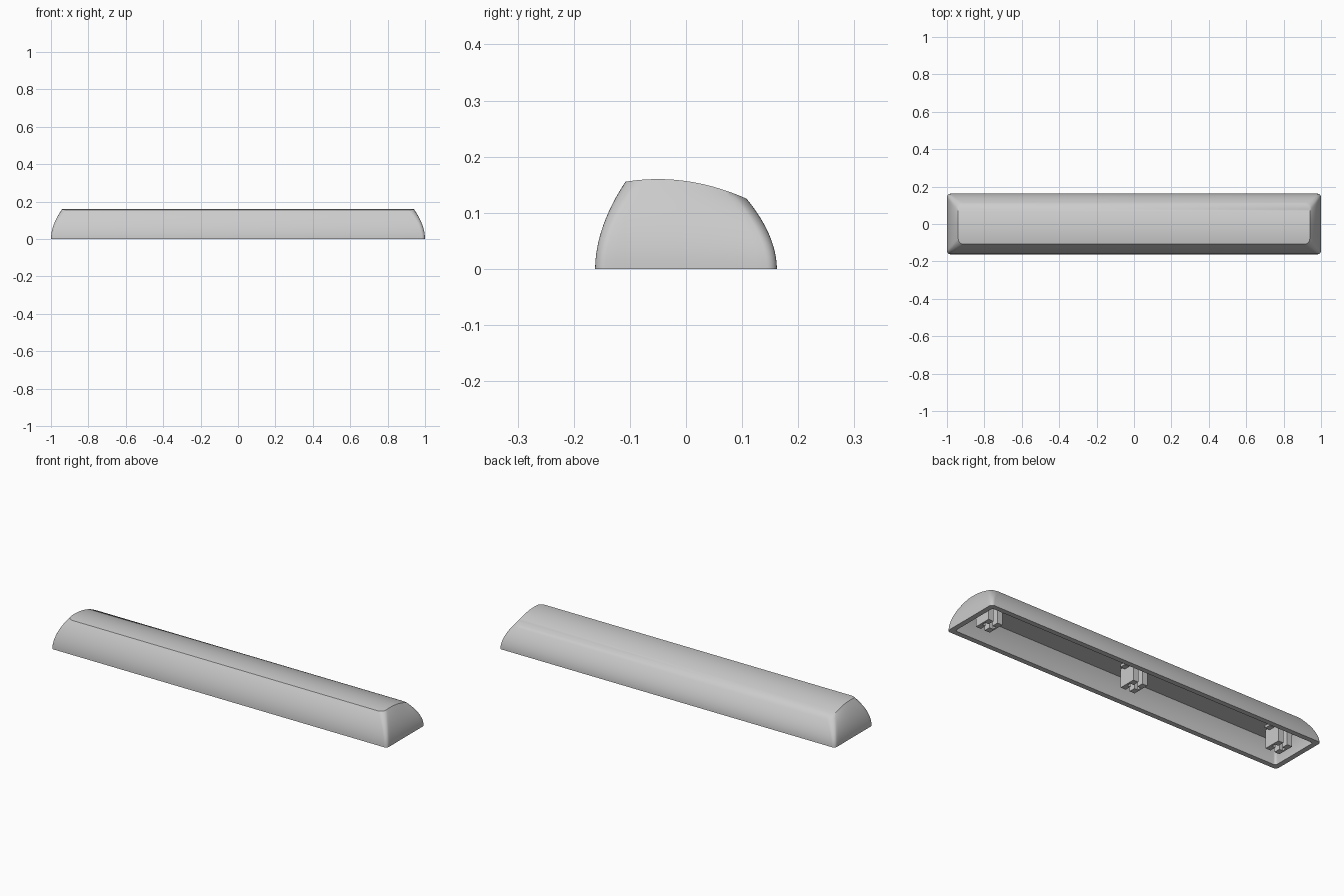
import bpy, bmesh, math

if "Cube" in bpy.data.objects:
    bpy.data.objects.remove(bpy.data.objects["Cube"], do_unlink=True)

grey = bpy.data.materials.new("light_grey_plastic")
grey.use_nodes = True
GREY = (0.6, 0.6, 0.6, 1)
grey.diffuse_color = GREY
grey.node_tree.nodes["Principled BSDF"].inputs["Base Color"].default_value = GREY

LEVELS = 12
CEILING = 0.1


def add_object(name, bm, angle=None):
    bmesh.ops.recalc_face_normals(bm, faces=bm.faces)
    mesh = bpy.data.meshes.new(name)
    bm.to_mesh(mesh)
    bm.free()
    mesh.materials.append(grey)
    obj = bpy.data.objects.new(name, mesh)
    bpy.context.collection.objects.link(obj)
    if angle:
        bpy.ops.object.select_all(action='DESELECT')
        obj.select_set(True)
        bpy.context.view_layer.objects.active = obj
        bpy.ops.object.shade_smooth_by_angle(angle=math.radians(angle))
    return obj


def crown_height(y):
    # Curved top of the cap, highest a little in front of the middle
    return 0.16 - 1.4 * (y + 0.05) ** 2


def ceiling_height(y):
    # Flat roof of the cavity
    return CEILING


def end_outline(hx, hy, r):
    # Rounded +x end of a rectangle, listed from front to back
    arc = [math.radians(90 * i / 6) for i in range(7)]
    front = [(hx - r + r * math.sin(a), -hy + r - r * math.cos(a)) for a in arc]
    side = [(hx, (hy - r) * (i / 8 - 1)) for i in range(1, 16)]
    back = [(x, -y) for x, y in reversed(front)]
    return front + side + back


def bridge(bm, a, b):
    for i in range(len(a)):
        j = (i + 1) % len(a)
        bm.faces.new((a[i], a[j], b[j], b[i]))


def loft(bm, base, top, height):
    # Curved walls from the rim upward, closed by strips across x
    rings = []
    for level in range(LEVELS + 1):
        t = level / LEVELS
        f = t ** 1.9
        pts = [(bx + (tx - bx) * f, by + (ty - by) * f, t * height(ty))
               for (bx, by), (tx, ty) in zip(base, top)]
        right = [bm.verts.new(p) for p in pts]
        left = [bm.verts.new((-x, y, z)) for x, y, z in pts]
        rings.append(right + left[::-1])
    for low, high in zip(rings, rings[1:]):
        bridge(bm, low, high)
    roof = rings[-1]
    for i in range(len(roof) // 2 - 1):
        bm.faces.new((roof[i], roof[i + 1], roof[-2 - i], roof[-1 - i]))
    return rings[0]


def prism(bm, outline, z0, z1):
    low, high = [[bm.verts.new((x, y, z)) for x, y in outline] for z in (z0, z1)]
    bridge(bm, low, high)
    bm.faces.new(low[::-1])
    bm.faces.new(high)


# Hollow shell with a flat rim
bm = bmesh.new()
outer_rim = loft(bm, end_outline(1, 0.162, 0.018),
                 end_outline(0.94, 0.108, 0.03), crown_height)
inner_rim = loft(bm, end_outline(0.973, 0.135, 0.012),
                 end_outline(0.945, 0.103, 0.012), ceiling_height)
bridge(bm, outer_rim, inner_rim)
add_object("keycap_shell", bm, 35)

# Three mounting stems, each with a cross-shaped socket and a rib on the roof
half = [(0.012, -0.046), (0.042, -0.046), (0.042, 0.046), (0.012, 0.046),
        (0.012, 0.011), (0.032, 0.011), (0.032, -0.011), (0.012, -0.011)]
rib = [(-0.07, -0.016), (0.07, -0.016), (0.07, 0.016), (-0.07, 0.016)]
for name, x in (("left", 0.88), ("middle", 0), ("right", -0.88)):
    bm = bmesh.new()
    for side in (1, -1):
        prism(bm, [(side * px, py) for px, py in half], 0.001, CEILING + 0.005)
    prism(bm, rib, CEILING - 0.013, CEILING + 0.004)
    stem = add_object(name + "_stem", bm)
    stem.location.x = x
